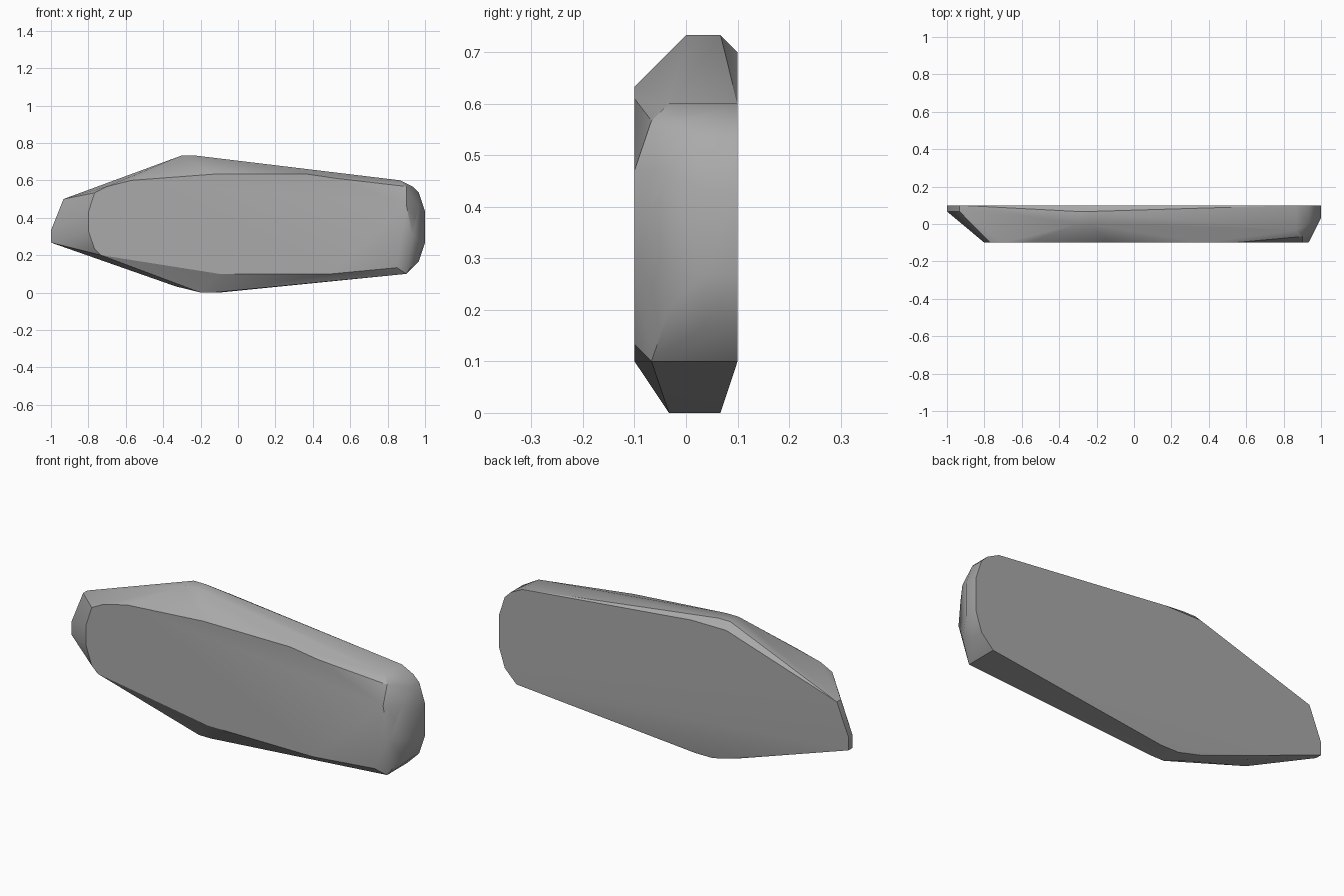
import bpy, bmesh, math

cube = bpy.data.objects.get("Cube")
if cube:
    bpy.data.objects.remove(cube, do_unlink=True)

stone = bpy.data.materials.new("stone grey")
stone.use_nodes = True
colour = (0.40, 0.40, 0.40, 1)
stone.diffuse_color = colour
stone.node_tree.nodes["Principled BSDF"].inputs["Base Color"].default_value = colour

# Outlines of the slab as (x, z), keyed by depth y
layers = {
    # flat front face
    -0.1: [(-.8, .43), (-.8, .33), (-.767, .233), (-.733, .2), (-.1, .1), (.5, .1),
           (.85, .133), (.933, .3), (.9, .47), (.53, .61), (.37, .633), (-.13, .633),
           (-.567, .6), (-.7, .567), (-.767, .533)],
    # bevelled rim
    -0.067: [(.9, .1), (.95, .4), (.9, .567)],
    -0.033: [(-.2, 0), (-.133, 0), (.867, .6), (.967, .2), (.967, .467)],
    0.0: [(-.3, .733), (-.233, .733), (-.333, .033), (.933, .567)],
    0.033: [(1, .267), (1, .433), (.967, .533), (.967, .167)],
    0.067: [(-.3, .733), (-.233, .733), (-.2, 0), (-.1, 0), (-.333, .033),
            (-1, .267), (-1, .333), (-.933, .5)],
    # flat back face
    0.1: [(-1, .267), (-1, .333), (-.933, .5), (-.3, .7), (-.1, .7), (.867, .6),
          (.933, .567), (.967, .533), (1, .433), (1, .267), (.967, .167), (.9, .1)],
}

# Wrap the outlines in one faceted slab
bm = bmesh.new()
for y, outline in layers.items():
    for x, z in outline:
        bm.verts.new((x, y, z))
hull = bmesh.ops.convex_hull(bm, input=bm.verts)
inside = {v for v in hull["geom_interior"] + hull["geom_unused"]
          if isinstance(v, bmesh.types.BMVert)}
bmesh.ops.delete(bm, geom=list(inside), context="VERTS")
bmesh.ops.dissolve_limit(bm, angle_limit=math.radians(1), verts=bm.verts, edges=bm.edges)
bmesh.ops.recalc_face_normals(bm, faces=bm.faces)
mesh = bpy.data.meshes.new("stone_slab")
bm.to_mesh(mesh)
bm.free()
mesh.materials.append(stone)
slab = bpy.data.objects.new("stone_slab", mesh)
bpy.context.collection.objects.link(slab)

# Soft shading with crisp main edges
bpy.context.view_layer.objects.active = slab
slab.select_set(True)
bpy.ops.object.shade_smooth_by_angle(angle=math.radians(30))
